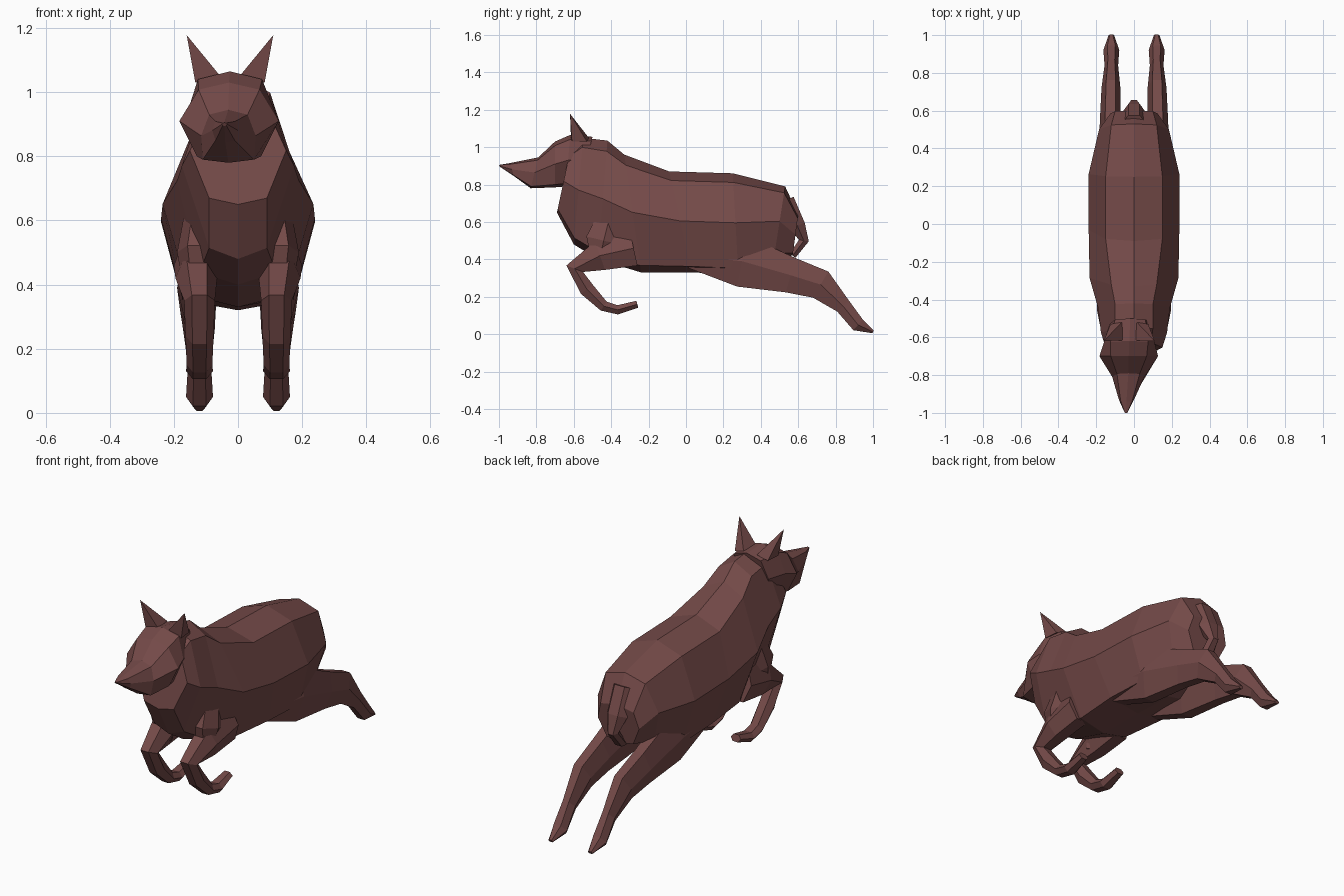
import bpy, bmesh, math
from mathutils import Vector

fur = bpy.data.materials.new("brown fur")
fur.diffuse_color = (0.175, 0.068, 0.065, 1)


def finish(name, bm, mirror=False):
    bmesh.ops.recalc_face_normals(bm, faces=bm.faces)
    me = bpy.data.meshes.new(name)
    bm.to_mesh(me)
    bm.free()
    me.materials.append(fur)
    ob = bpy.data.objects.new(name, me)
    bpy.context.collection.objects.link(ob)
    if mirror:
        ob.modifiers.new("mirror", 'MIRROR')
    return ob


def loft(name, rings, mirror=False):
    """Skin a list of equal-length point rings and cap both ends."""
    bm = bmesh.new()
    vs = [[bm.verts.new(p) for p in r] for r in rings]
    n = len(vs[0])
    for a, b in zip(vs, vs[1:]):
        for i in range(n):
            j = (i + 1) % n
            bm.faces.new((a[i], a[j], b[j], b[i]))
    bm.faces.new(vs[0])
    bm.faces.new(vs[-1])
    return finish(name, bm, mirror)


def section(yt, zt, yb, zb, a, b, c, cx=0, ts=(0.09, 0.49, 0.94)):
    """Tilted eight-sided section: top and bottom points, three half widths."""
    half = [(0, 0)] + list(zip((a, b, c), ts)) + [(0, 1)]
    right = [(cx + w, yt + (yb - yt) * t, zt + (zb - zt) * t) for w, t in half]
    left = [(2 * cx - x, y, z) for x, y, z in right[-2:0:-1]]
    return right + left


def limb(name, path, mirror=True, sides=6):
    """Tube in the yz plane; path rows are x, y, z, half width, half depth."""
    rings = []
    for i, (x, y, z, w, h) in enumerate(path):
        p, q = path[max(i - 1, 0)], path[min(i + 1, len(path) - 1)]
        t = Vector((0, q[1] - p[1], q[2] - p[2])).normalized()
        nrm = Vector((0, -t.z, t.y))
        ring = []
        for k in range(sides):
            u = 2 * math.pi * k / sides
            ring.append(Vector((x + w * math.cos(u), y, z)) + nrm * h * math.sin(u) * 1.1)
        rings.append(ring)
    for r in rings:
        for p in r:
            p.z = max(p.z, 0.004)
    return loft(name, rings, mirror)


# Torso from rump to chest
loft("torso", [section(*r) for r in (
    (0.60, 0.64, 0.57, 0.42, 0.10, 0.125, 0.08),
    (0.53, 0.79, 0.47, 0.41, 0.12, 0.185, 0.14),
    (0.25, 0.86, 0.28, 0.32, 0.15, 0.24, 0.175),
    (-0.09, 0.87, 0.03, 0.33, 0.15, 0.24, 0.175),
    (-0.33, 0.96, -0.24, 0.33, 0.12, 0.235, 0.15),
    (-0.42, 1.035, -0.47, 0.40, 0.10, 0.19, 0.12),
    (-0.55, 1.05, -0.60, 0.48, 0.10, 0.175, 0.09),
    (-0.62, 0.98, -0.69, 0.65, 0.09, 0.15, 0.09))])

# Head, turned slightly aside
loft("head", [section(*r) for r in (
    (-0.50, 1.055, -0.56, 0.80, 0.08, 0.11, 0.07, -0.02),
    (-0.62, 1.065, -0.64, 0.79, 0.10, 0.135, 0.09, -0.025),
    (-0.70, 1.03, -0.70, 0.785, 0.095, 0.155, 0.10, -0.028),
    (-0.79, 0.945, -0.83, 0.78, 0.06, 0.085, 0.08, -0.03),
    (-0.94, 0.915, -0.92, 0.845, 0.03, 0.04, 0.03, -0.04),
    (-1.0, 0.905, -0.995, 0.895, 0.006, 0.008, 0.006, -0.042))])

# Pointed ears
for side, label in ((-1, "left"), (1, "right")):
    bm = bmesh.new()
    base = [bm.verts.new((-0.025 + side * x, y, z)) for x, y, z in
            ((0.108, -0.61, 1.03), (0.03, -0.615, 1.05), (0.04, -0.52, 1.05), (0.10, -0.53, 1.03))]
    tip = bm.verts.new((-0.025 + side * 0.135, -0.62, 1.178))
    bm.faces.new(base)
    for i in range(4):
        bm.faces.new((base[i], base[(i + 1) % 4], tip))
    finish("ear_" + label, bm)

# Stretched hind legs with thighs
limb("hind_legs", (
    (0.12, 0.02, 0.42, 0.06, 0.07),
    (0.125, 0.30, 0.39, 0.065, 0.145),
    (0.125, 0.56, 0.315, 0.055, 0.10),
    (0.122, 0.72, 0.265, 0.05, 0.085),
    (0.12, 0.84, 0.15, 0.036, 0.045),
    (0.12, 0.92, 0.05, 0.042, 0.04),
    (0.12, 1.0, 0.012, 0.015, 0.008)))

# Tucked front legs
limb("front_legs", (
    (0.13, -0.28, 0.46, 0.07, 0.10),
    (0.13, -0.46, 0.42, 0.065, 0.085),
    (0.12, -0.595, 0.35, 0.048, 0.05),
    (0.12, -0.53, 0.24, 0.044, 0.042),
    (0.12, -0.44, 0.15, 0.04, 0.03),
    (0.12, -0.365, 0.13, 0.042, 0.026),
    (0.12, -0.26, 0.16, 0.03, 0.02)))

# Shoulders bridging chest and front legs
limb("shoulders", (
    (0.11, -0.40, 0.66, 0.05, 0.06),
    (0.125, -0.44, 0.50, 0.065, 0.10),
    (0.12, -0.47, 0.37, 0.045, 0.035)))

# Short tail pressed against the rump
limb("tail", (
    (0, 0.54, 0.72, 0.06, 0.04),
    (0, 0.595, 0.58, 0.06, 0.045),
    (0, 0.63, 0.50, 0.03, 0.028),
    (0, 0.57, 0.42, 0.04, 0.02)), mirror=False)
